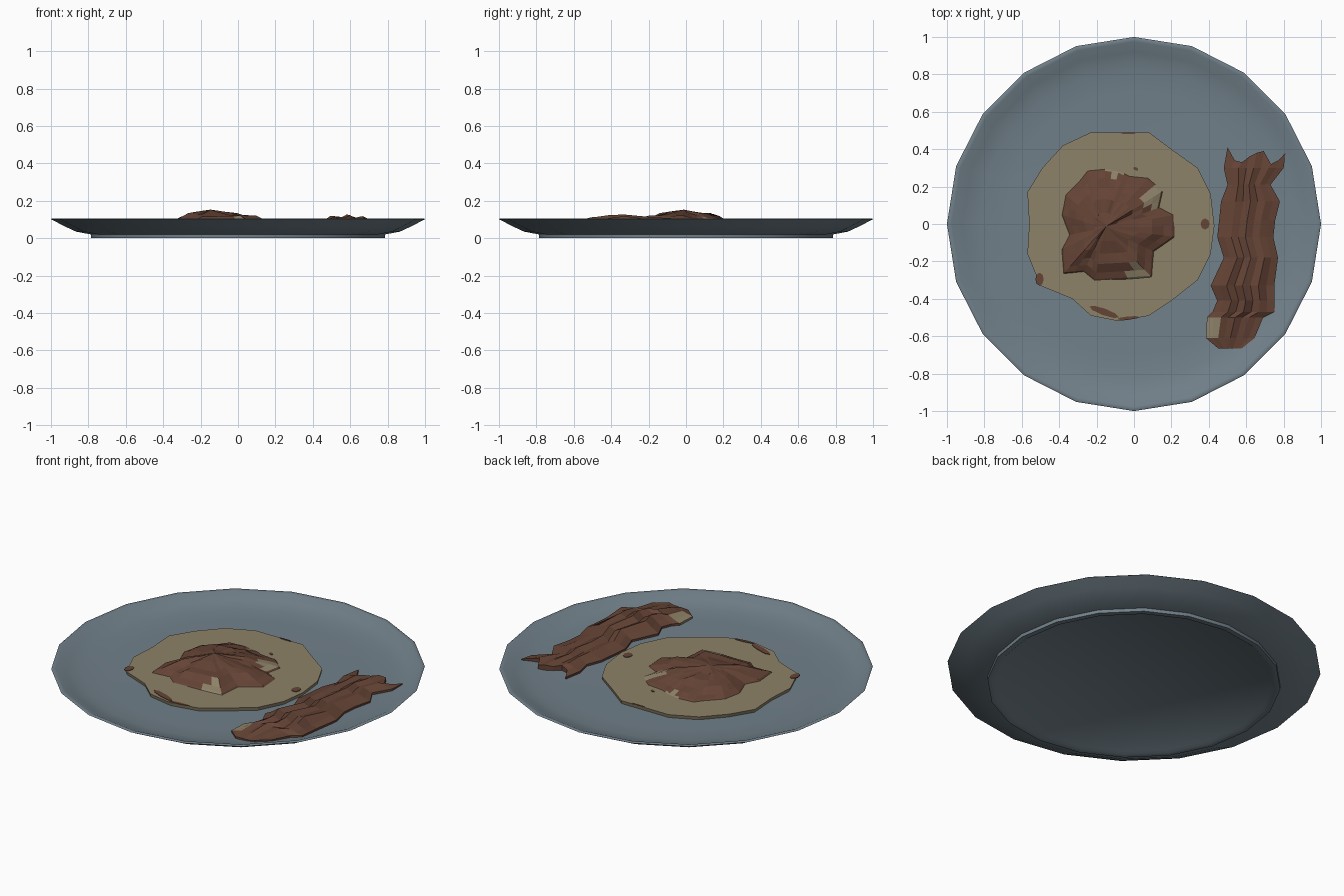
import bpy, bmesh, math, random
from mathutils import Vector

random.seed(4)
cube = bpy.data.objects.get("Cube")
if cube:
    bpy.data.objects.remove(cube)


def material(name, color):
    m = bpy.data.materials.new(name)
    m.use_nodes = True
    m.diffuse_color = (*color, 1)
    m.node_tree.nodes["Principled BSDF"].inputs["Base Color"].default_value = (*color, 1)
    return m


glaze = material("blue grey glaze", (0.165, 0.216, 0.253))
dough = material("tan dough", (0.27, 0.225, 0.14))
meat = material("brown meat", (0.13, 0.057, 0.036))


def finish(name, bm, mats):
    bmesh.ops.recalc_face_normals(bm, faces=bm.faces)
    mesh = bpy.data.meshes.new(name)
    bm.to_mesh(mesh)
    bm.free()
    for m in mats:
        mesh.materials.append(m)
    ob = bpy.data.objects.new(name, mesh)
    bpy.context.collection.objects.link(ob)
    return ob


def bridge(bm, a, b, closed=True):
    """Quads between two rows of vertices."""
    n = len(a)
    for i in range(n if closed else n - 1):
        j = (i + 1) % n
        bm.faces.new((a[i], a[j], b[j], b[i]))


def cap(bm, row, z):
    c = sum((v.co for v in row), Vector()) / len(row)
    tip = bm.verts.new((c.x, c.y, z))
    for i, v in enumerate(row):
        bm.faces.new((v, row[(i + 1) % len(row)], tip))


def paint_spots(bm, spots):
    """Give faces whose centre lies in an ellipse the second material."""
    for f in bm.faces:
        c = f.calc_center_median()
        if any(((c.x - x) / rx) ** 2 + ((c.y - y) / ry) ** 2 < 1 for x, y, rx, ry in spots):
            f.material_index = 1


# Plate: turned profile from the recessed base, round the rim, into the well
SIDES = 20
profile = [(0.74, 0.012), (0.755, 0.0), (0.785, 0.0), (0.785, 0.02), (0.865, 0.035),
           (0.93, 0.065), (1.0, 0.102), (0.995, 0.106), (0.975, 0.103), (0.92, 0.078),
           (0.83, 0.059), (0.7, 0.054)]
bm = bmesh.new()
rows = []
for r, z in profile:
    angles = [math.tau * i / SIDES for i in range(SIDES)]
    rows.append([bm.verts.new((r * math.cos(a), r * math.sin(a), z)) for a in angles])
for a, b in zip(rows, rows[1:]):
    bridge(bm, a, b)
cap(bm, rows[0], 0.014)
cap(bm, rows[-1], 0.053)
plate = finish("plate", bm, [glaze])
bpy.context.view_layer.objects.active = plate
plate.select_set(True)
bpy.ops.object.shade_smooth_by_angle(angle=math.radians(50))

# Flatbread: uneven disc with a slightly narrower underside
outline = [(-.23, .49), (.08, .49), (.2, .4), (.34, .3), (.41, .16), (.43, -.01), (.41, -.16),
           (.34, -.3), (.2, -.41), (.08, -.49), (-.08, -.52), (-.23, -.49), (-.33, -.4),
           (-.5, -.33), (-.57, -.16), (-.56, 0), (-.57, .17), (-.49, .3), (-.38, .42)]
TOP = 0.073
bm = bmesh.new()
low, high = [[bm.verts.new((x * s, y * s, z)) for x, y in outline]
             for s, z in ((0.99, 0.05), (1, TOP))]
bridge(bm, low, high)
cap(bm, low, 0.05)
cap(bm, high, TOP)
finish("flatbread", bm, [dough])


# Browned spots: thin plates on the flatbread
def spot(name, x, y, rx, ry, turn=0):
    bm = bmesh.new()
    rings = []
    for z in (TOP - 0.002, TOP + 0.003):
        ring = []
        for i in range(8):
            a = math.tau * i / 8
            u, v = rx * math.cos(a), ry * math.sin(a)
            ring.append(bm.verts.new((x + u * math.cos(turn) - v * math.sin(turn),
                                      y + u * math.sin(turn) + v * math.cos(turn), z)))
        rings.append(ring)
    bridge(bm, *rings)
    cap(bm, rings[1], TOP + 0.003)
    finish(name, bm, [meat])


spot("right_spot", 0.38, 0, 0.024, 0.03)
spot("left_spot", -0.505, -0.295, 0.022, 0.035)
spot("front_spot", -0.16, -0.47, 0.085, 0.018, -0.35)
spot("front_edge_spot", -0.03, -0.503, 0.06, 0.009, 0.1)
spot("back_edge_spot", -0.03, 0.485, 0.04, 0.005)
spot("back_spot", 0.01, 0.295, 0.014, 0.008, -0.5)

# Minced meat: faceted mound built from shrinking rings of its ragged outline
ragged = [(.22, .05), (.14, .09), (.16, .18), (.08, .25), (-.02, .26), (-.08, .29), (-.155, .3),
          (-.25, .29), (-.29, .24), (-.37, .16), (-.39, .05), (-.35, -.06), (-.39, -.14),
          (-.38, -.27), (-.27, -.26), (-.21, -.31), (-.03, -.3), (.1, -.29), (.11, -.15),
          (.225, -.07)]
peak = Vector((-.16, -.02))
edge = []
for i, p in enumerate(ragged):
    a, b = Vector(p), Vector(ragged[(i + 1) % len(ragged)])
    edge += [a, (a + b) / 2]
bm = bmesh.new()
rows = []
for t, z, noise in ((1, .068, 0), (.95, .079, .003), (.83, .093, .006), (.67, .112, .009),
                    (.48, .127, .008), (.25, .138, .005)):
    row = []
    for i, p in enumerate(edge):
        if i % 2 == 0:
            lift = random.uniform(-noise, noise)
        q = peak.lerp(p, t)
        row.append(bm.verts.new((q.x, q.y, z + lift)))
    rows.append(row)
for a, b in zip(rows, rows[1:]):
    bridge(bm, a, b)
cap(bm, rows[-1], 0.153)
paint_spots(bm, [(.1, .155, .045, .06), (.02, -.265, .06, .06), (-.09, .285, .05, .035),
                 (-.32, .25, .03, .04)])
finish("minced_meat", bm, [meat, dough])

# Bacon: rippled strip, each row gives y, left edge, right edge and crest height
strip = [(-.665, .45, .575, .07), (-.61, .385, .645, .09), (-.5, .39, .69, .112),
         (-.47, .42, .75, .115), (-.41, .445, .75, .122), (-.33, .41, .75, .13),
         (-.18, .48, .77, .118), (-.07, .445, .745, .105), (.02, .455, .755, .104),
         (.12, .465, .78, .1), (.21, .5, .73, .1), (.3, .48, .8, .097),
         (.36, .5, .81, .09)]
ripple = [0, .35, .8, .5, 1, .55, .7, .25, 0]
notch = [.05, -.02, -.03, 0, .02, .03, -.04, -.02, .02]
bm = bmesh.new()
tops, bottoms = [], []
for k, (y, left, right, crest) in enumerate(strip):
    top, bottom = [], []
    for i, h in enumerate(ripple):
        x = left + (right - left) * i / 8
        base = 0.06 + max(0, math.hypot(x, y) - 0.8) * 0.15
        yy = y + (notch[i] if k == len(strip) - 1 else 0)
        h = max(0, h + random.uniform(-.12, .12)) if 0 < i < 8 else 0
        top.append(bm.verts.new((x, yy, base + 0.008 + (crest - base - 0.008) * h)))
        bottom.append(bm.verts.new((x, yy, base - 0.004)))
    tops.append(top)
    bottoms.append(bottom)
for rows in (tops, bottoms):
    for a, b in zip(rows, rows[1:]):
        bridge(bm, a, b, closed=False)
for a, b in ((tops[0], bottoms[0]), (tops[-1], bottoms[-1]),
             ([r[0] for r in tops], [r[0] for r in bottoms]),
             ([r[-1] for r in tops], [r[-1] for r in bottoms])):
    bridge(bm, a, b, closed=False)
paint_spots(bm, [(.42, -.56, .05, .06)])
finish("bacon_strip", bm, [meat, dough])
